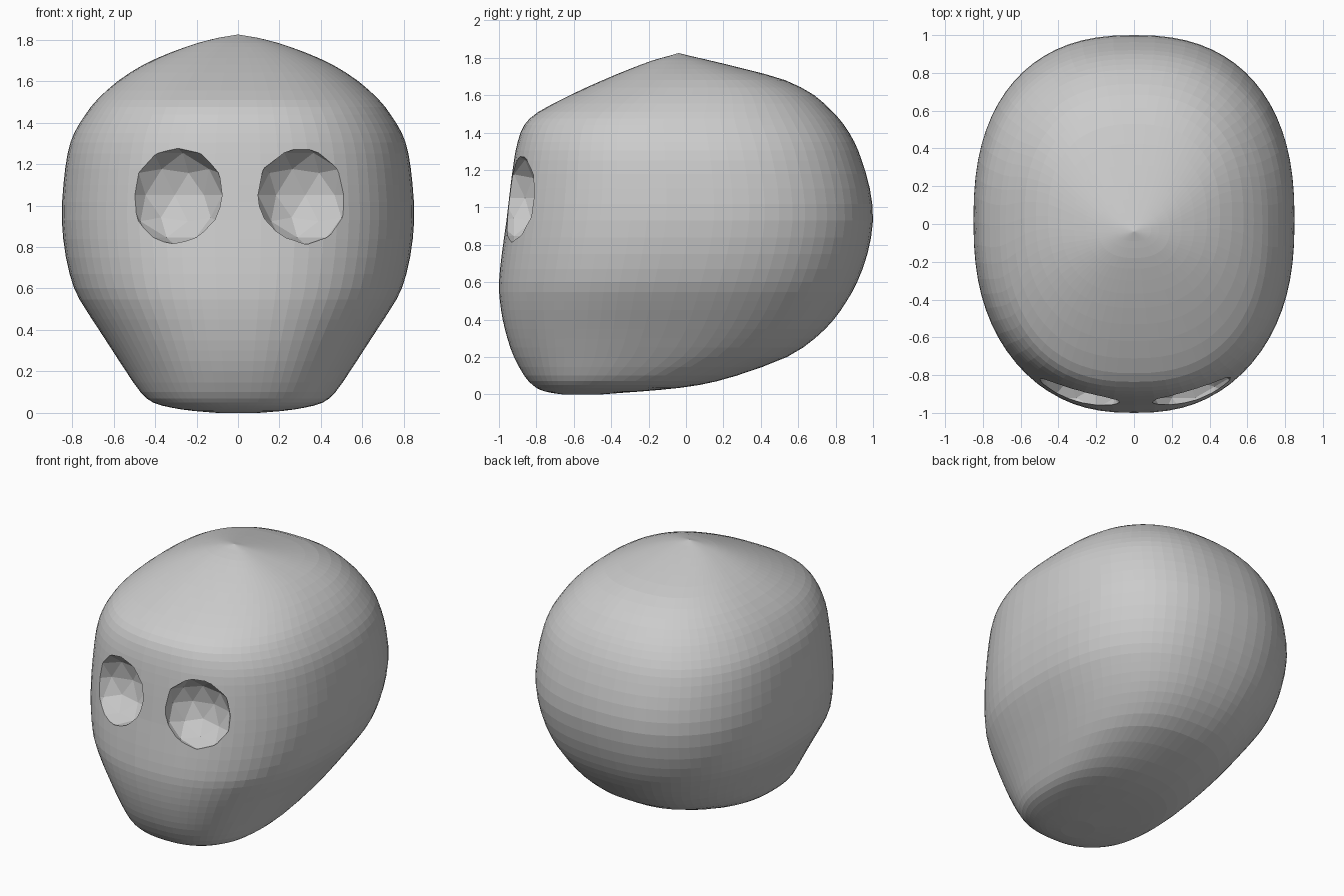
import bpy, bmesh, math

if "Cube" in bpy.data.objects:
    bpy.data.objects.remove(bpy.data.objects["Cube"])

SEGMENTS = 72
STEPS = 2          # rings per profile interval
EXPONENT = 2.4     # squareness of the horizontal sections

# height, half width, front y, back y
PROFILE = [
    (0.00, 0.10, -0.66, -0.45),
    (0.01, 0.22, -0.73, -0.32),
    (0.025, 0.32, -0.78, -0.13),
    (0.05, 0.41, -0.82, 0.07),
    (0.10, 0.47, -0.865, 0.27),
    (0.20, 0.54, -0.92, 0.54),
    (0.30, 0.605, -0.955, 0.69),
    (0.40, 0.67, -0.98, 0.79),
    (0.50, 0.735, -0.995, 0.86),
    (0.60, 0.79, -1.00, 0.915),
    (0.75, 0.83, -0.985, 0.97),
    (0.93, 0.85, -0.96, 1.00),
    (1.10, 0.842, -0.94, 0.983),
    (1.25, 0.822, -0.92, 0.94),
    (1.35, 0.79, -0.90, 0.90),
    (1.44, 0.735, -0.865, 0.845),
    (1.51, 0.68, -0.79, 0.785),
    (1.60, 0.58, -0.62, 0.685),
    (1.68, 0.455, -0.445, 0.53),
    (1.74, 0.32, -0.30, 0.315),
    (1.785, 0.19, -0.18, 0.13),
    (1.81, 0.09, -0.09, 0.02),
]


def spline(a, b, c, d, t):
    """Smooth interpolation between profile rows b and c."""
    return [0.5 * (2 * q + (r - p) * t + (2 * p - 5 * q + 4 * r - s) * t * t
                   + (3 * q - p - 3 * r + s) * t ** 3)
            for p, q, r, s in zip(a, b, c, d)]


def power(v):
    return math.copysign(abs(v) ** (2 / EXPONENT), v)


bone = bpy.data.materials.new("bone_grey")
bone.diffuse_color = (0.6, 0.6, 0.6, 1)
bone.use_nodes = True
bone.node_tree.nodes["Principled BSDF"].inputs["Base Color"].default_value = bone.diffuse_color

# Rounded skull: stacked superellipse sections
last = len(PROFILE) - 1
rows = []
for i in range(last):
    a, d = PROFILE[max(i - 1, 0)], PROFILE[min(i + 2, last)]
    rows += [spline(a, PROFILE[i], PROFILE[i + 1], d, k / STEPS)
             for k in range(STEPS)]
rows.append(PROFILE[last])

bm = bmesh.new()
rings = []
for z, w, front, back in rows:
    mid, half = (front + back) / 2, (back - front) / 2
    ring = []
    for k in range(SEGMENTS):
        t = 2 * math.pi * k / SEGMENTS
        ring.append(bm.verts.new((w * power(math.cos(t)),
                                  mid + half * power(math.sin(t)), max(z, 0))))
    rings.append(ring)
for low, high in zip(rings, rings[1:]):
    for k in range(SEGMENTS):
        n = (k + 1) % SEGMENTS
        bm.faces.new((low[k], low[n], high[n], high[k]))

# Flat base and slightly pointed crown
bm.faces.new(rings[0][::-1])
crown = bm.verts.new((0, -0.04, 1.825))
for k in range(SEGMENTS):
    bm.faces.new((rings[-1][k], rings[-1][(k + 1) % SEGMENTS], crown))
bmesh.ops.recalc_face_normals(bm, faces=bm.faces)

mesh = bpy.data.meshes.new("skull")
bm.to_mesh(mesh)
bm.free()
mesh.materials.append(bone)
skull = bpy.data.objects.new("skull", mesh)
bpy.context.collection.objects.link(skull)

# Faceted eye sockets
for side, x in (("left", -0.305), ("right", 0.325)):
    bpy.ops.mesh.primitive_ico_sphere_add(subdivisions=2, radius=0.24,
                                          location=(x, -0.92, 1.05))
    cutter = bpy.context.object
    cutter.name = side + "_eye_socket_cutter"
    cutter.scale.y = 0.8
    cutter.data.materials.append(bone)
    cutter.hide_render = True
    cut = skull.modifiers.new(side + "_eye_socket", 'BOOLEAN')
    cut.operation = 'DIFFERENCE'
    cut.solver = 'EXACT'
    cut.object = cutter
    bpy.context.view_layer.objects.active = skull
    bpy.ops.object.modifier_apply(modifier=cut.name)
    bpy.data.objects.remove(cutter)
